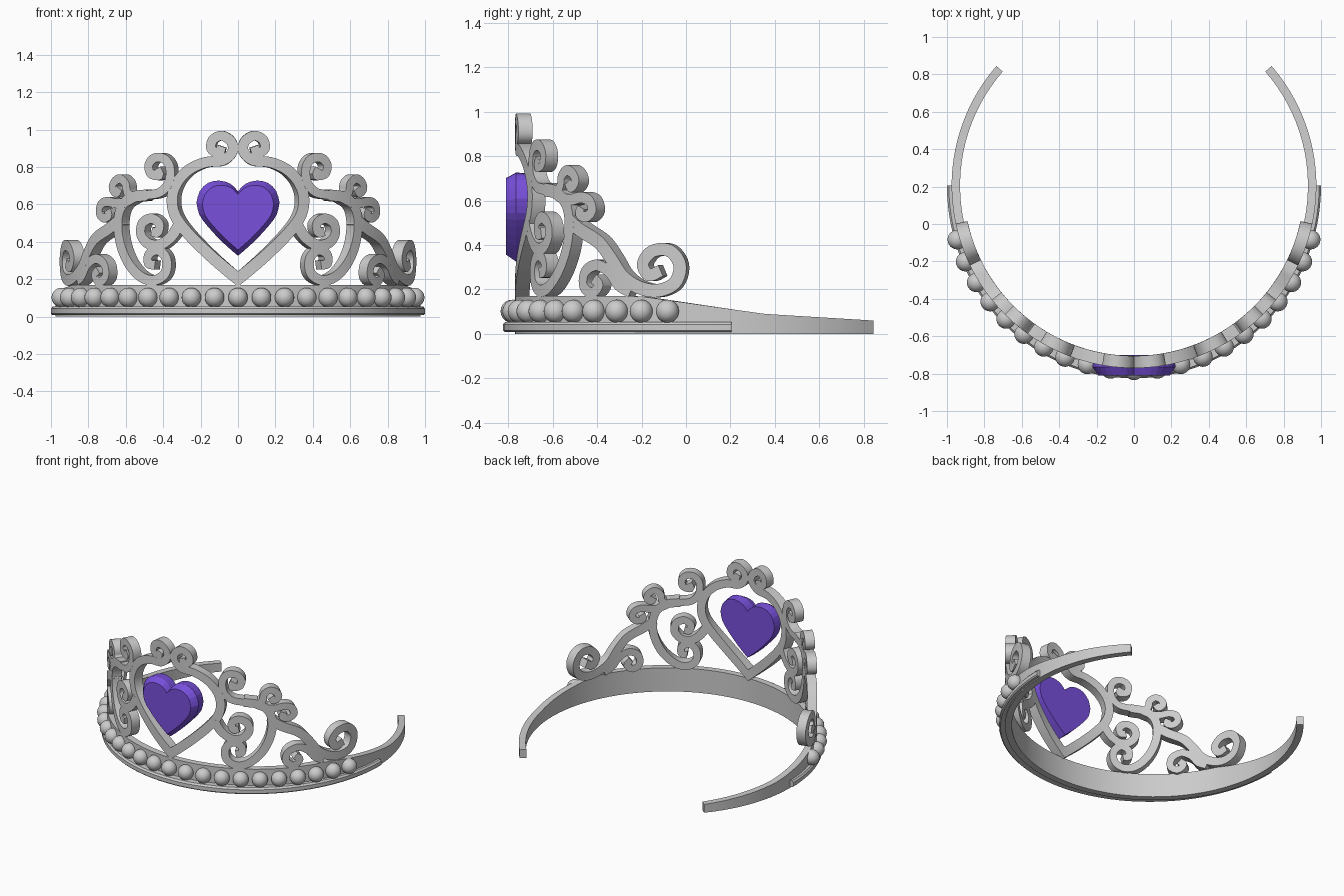
import bpy, bmesh
from math import sin, cos, radians, acos, pi
from mathutils import Vector, Matrix

if "Cube" in bpy.data.objects:
    bpy.data.objects.remove(bpy.data.objects["Cube"])

YC = 0.205            # centre of the circle the tiara is bent around
R_OUT, R_IN = 0.975, 0.91
R_MID = 0.95          # radius used to turn arc length into an angle


def polar(theta, r, z, ry=None):
    """Point at an angle measured from the front."""
    return Vector((r * sin(theta), YC - (ry or r) * cos(theta), z))


def finish(name, bm, smooth=True, angle=30):
    bmesh.ops.recalc_face_normals(bm, faces=bm.faces)
    me = bpy.data.meshes.new(name)
    bm.to_mesh(me)
    bm.free()
    ob = bpy.data.objects.new(name, me)
    bpy.context.collection.objects.link(ob)
    if smooth:
        bpy.ops.object.select_all(action='DESELECT')
        ob.select_set(True)
        bpy.context.view_layer.objects.active = ob
        bpy.ops.object.shade_smooth_by_angle(angle=radians(angle))
    return ob


def loft(bm, sections):
    """Skin a list of closed cross-sections and cap both ends."""
    rings = [[bm.verts.new(p) for p in s] for s in sections]
    n = len(rings[0])
    for a, b in zip(rings, rings[1:]):
        for i in range(n):
            j = (i + 1) % n
            bm.faces.new((a[i], a[j], b[j], b[i]))
    bm.faces.new(rings[0])
    bm.faces.new(rings[-1][::-1])


def smooth_path(pts, steps):
    """Catmull-Rom curve through the points."""
    p = [Vector(q) for q in pts]
    p = [2 * p[0] - p[1]] + p + [2 * p[-1] - p[-2]]
    out = []
    for i in range(1, len(p) - 2):
        a, b, c, d = p[i - 1:i + 3]
        for k in range(steps):
            t = k / steps
            out.append(0.5 * (2 * b + (c - a) * t + (2 * a - 5 * b + 4 * c - d) * t * t
                              + (3 * b - a - 3 * c + d) * t ** 3))
    out.append(p[-2])
    return out


def scroll(name, pts, w0=0.03, w1=0.024):
    """Flat ribbon along (arc length, z) points, bent round the band, on both sides."""
    path = smooth_path(pts, 5)
    bm = bmesh.new()
    for side in (-1, 1):
        secs = []
        for i, p in enumerate(path):
            d = (path[min(i + 1, len(path) - 1)] - path[max(i - 1, 0)]).normalized()
            w = w0 + (w1 - w0) * i / (len(path) - 1)
            n = Vector((-d.y, d.x)) * w
            secs.append([polar(side * q.x / R_MID, r, q.y)
                         for q, r in ((p + n, R_OUT), (p - n, R_OUT), (p - n, R_IN), (p + n, R_IN))])
        loft(bm, secs)
    return finish(name, bm)


# Open head band, tapering towards the back
def band_top(y):
    if y < -0.2:
        return 0.17
    if y < 0.35:
        return 0.17 - 0.08 * (y + 0.2) / 0.55
    return 0.09 - 0.03 * (y - 0.35) / 0.48


bm = bmesh.new()
secs = []
for i in range(81):
    t = radians(-131 + 262 * i / 80)
    h = band_top(YC - R_MID * cos(t))
    secs.append([polar(t, 0.975, 0), polar(t, 0.975, h), polar(t, 0.93, h), polar(t, 0.93, 0)])
loft(bm, secs)
finish("head_band", bm)

# Rim under the pearls
bm = bmesh.new()
profile = [(-0.05, 0.008), (-0.008, 0.008), (0, 0.016), (0, 0.042), (-0.01, 0.054), (-0.05, 0.054)]
loft(bm, [[polar(radians(-90 + 3 * i), 1.0 + o, z, 1.03 + o) for o, z in profile]
          for i in range(61)])
finish("base_rim", bm)

# Row of pearls
bm = bmesh.new()
for i in range(-10, 11):
    bmesh.ops.create_uvsphere(bm, u_segments=24, v_segments=14, radius=0.052,
                              matrix=Matrix.Translation(polar(radians(7.3 * i), 0.988, 0.102)))
finish("pearls", bm, angle=60)

# Heart shaped frame ending in the two top curls
scroll("heart_frame", [(-0.02, 0.185), (0.07, 0.26), (0.16, 0.34), (0.27, 0.45), (0.335, 0.54),
                       (0.352, 0.63), (0.325, 0.715), (0.26, 0.785), (0.17, 0.825), (0.08, 0.835),
                       (0.03, 0.88), (0.035, 0.935), (0.085, 0.967), (0.132, 0.945), (0.14, 0.895),
                       (0.1, 0.875), (0.085, 0.91)], 0.032, 0.024)

# Upper strip running from one curl to the next
scroll("upper_scroll", [(0.44, 0.79), (0.425, 0.755), (0.475, 0.765), (0.487, 0.81), (0.455, 0.847),
                        (0.4, 0.845), (0.365, 0.8), (0.37, 0.72), (0.42, 0.665), (0.5, 0.65),
                        (0.58, 0.64), (0.622, 0.665), (0.632, 0.71), (0.67, 0.737), (0.71, 0.72),
                        (0.725, 0.685), (0.695, 0.66), (0.675, 0.685)], 0.025, 0.023)
scroll("shoulder_curl", [(0.57, 0.64), (0.64, 0.61), (0.7, 0.605), (0.76, 0.615), (0.81, 0.6),
                         (0.825, 0.555), (0.79, 0.527), (0.75, 0.54), (0.76, 0.57)], 0.026, 0.023)

# Large C scroll with the low spiral
scroll("side_scroll", [(0.5, 0.65), (0.6, 0.635), (0.665, 0.58), (0.685, 0.49), (0.665, 0.38),
                       (0.61, 0.28), (0.53, 0.21), (0.45, 0.195), (0.39, 0.235), (0.385, 0.31),
                       (0.43, 0.355), (0.485, 0.335), (0.49, 0.285), (0.45, 0.275)])

# Inner spiral growing from the heart frame
scroll("inner_spiral", [(0.31, 0.5), (0.355, 0.43), (0.42, 0.385), (0.49, 0.39), (0.535, 0.44),
                        (0.525, 0.5), (0.47, 0.525), (0.425, 0.495), (0.435, 0.45), (0.47, 0.455)])

# Sweeping outer scroll and the small curl under it
scroll("outer_scroll", [(0.67, 0.52), (0.75, 0.47), (0.86, 0.415), (0.93, 0.34), (0.99, 0.26),
                        (1.07, 0.21), (1.16, 0.195), (1.24, 0.23), (1.263, 0.31), (1.215, 0.375),
                        (1.135, 0.372), (1.09, 0.315), (1.12, 0.265), (1.175, 0.285)], 0.032, 0.027)
scroll("small_curl", [(1.03, 0.19), (0.97, 0.22), (0.92, 0.28), (0.85, 0.31), (0.785, 0.28),
                      (0.775, 0.215), (0.825, 0.185), (0.865, 0.22), (0.835, 0.25)], 0.026, 0.023)

# Faceted heart gem
half = smooth_path([(0, 0.67), (0.04, 0.71), (0.1, 0.727), (0.16, 0.715), (0.205, 0.67), (0.222, 0.61)], 2)[:-1]
half += smooth_path([(0.222, 0.61), (0.207, 0.545), (0.16, 0.48), (0.08, 0.395), (0, 0.325)], 2)
outline = half + [Vector((-p.x, p.y)) for p in half[-2:0:-1]]
bm = bmesh.new()
loft(bm, [[(p.x * s, y, 0.55 + (p.y - 0.55) * s) for p in outline]
          for y, s in ((-0.81, 0.86), (-0.765, 1.0), (-0.7, 0.97))])
gem = finish("heart_gem", bm, smooth=False)
mat = bpy.data.materials.new("purple_gem")
mat.diffuse_color = (0.19, 0.08, 0.72, 1)
mat.use_nodes = True
mat.node_tree.nodes["Principled BSDF"].inputs["Base Color"].default_value = mat.diffuse_color
gem.data.materials.append(mat)
